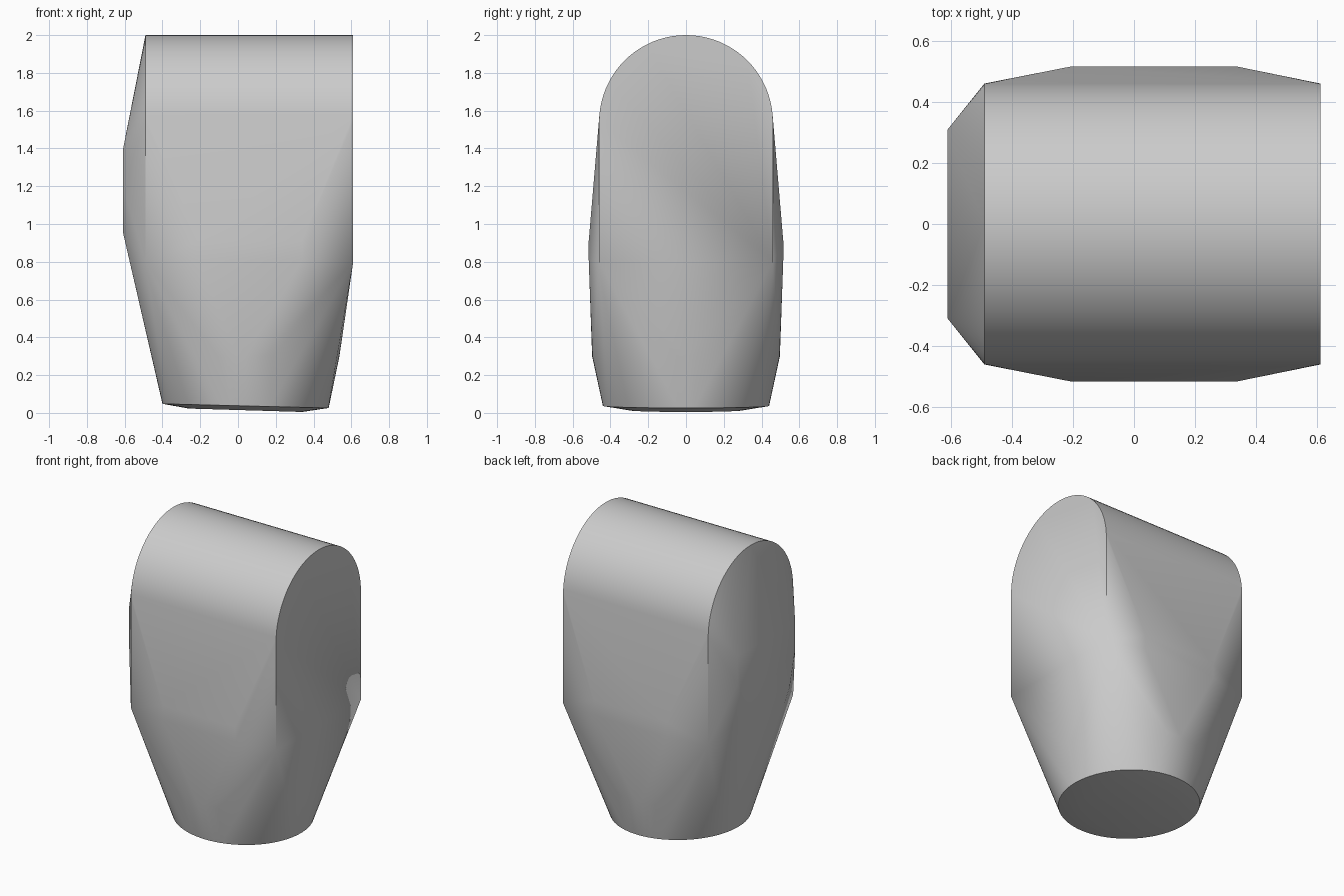
import bpy, bmesh, math

cube = bpy.data.objects.get("Cube")
if cube:
    bpy.data.objects.remove(cube, do_unlink=True)

grey = bpy.data.materials.new("plain grey")
grey.use_nodes = True
colour = (0.6, 0.6, 0.6, 1)
grey.diffuse_color = colour
grey.node_tree.nodes["Principled BSDF"].inputs["Base Color"].default_value = colour


def ring(radius_x, radius_y, z, tilt, sides=64):
    """Slightly tilted ellipse around the axis of the base."""
    points = []
    for i in range(sides):
        a = 2 * math.pi * i / sides
        dx = radius_x * math.cos(a)
        points.append((0.04 + dx, radius_y * math.sin(a), z - tilt * dx))
    return points


def arch(x, radius=0.46, bottom=0.8, spring=1.54, steps=40):
    """Upright end profile with a round top."""
    points = [(x, -radius, bottom), (x, radius, bottom)]
    for i in range(steps + 1):
        a = math.pi * i / steps
        points.append((x, radius * math.cos(a), spring + radius * math.sin(a)))
    return points


# Arched upper body, from end to end
points = arch(-0.49) + arch(0.61)
# Rounded tapering base with a bevelled underside
points += ring(0.497, 0.497, 0.3, 0.0)
points += ring(0.44, 0.44, 0.037, 0.025)
points += ring(0.3, 0.3, 0.014, 0.03)
# Bulging flanks and the raised end plate, mirrored front to back
for side in (-1, 1):
    points += [(x, side * 0.515, z) for x in (-0.21, 0.34) for z in (0.81, 0.91)]
    points += [(-0.61, side * 0.31, z) for z in (1.39, 1.2)]
    points.append((-0.61, side * 0.25, 0.96))

# Tight skin around all the sections
bm = bmesh.new()
for p in points:
    bm.verts.new(p)
hull = bmesh.ops.convex_hull(bm, input=bm.verts)
loose = {g for g in hull["geom_interior"] + hull["geom_unused"]
         if isinstance(g, bmesh.types.BMVert)}
bmesh.ops.delete(bm, geom=list(loose), context="VERTS")
bmesh.ops.dissolve_limit(bm, angle_limit=math.radians(0.3), verts=bm.verts, edges=bm.edges)
bmesh.ops.recalc_face_normals(bm, faces=bm.faces)
mesh = bpy.data.meshes.new("body")
bm.to_mesh(mesh)
bm.free()
body = bpy.data.objects.new("body", mesh)
bpy.context.collection.objects.link(body)
mesh.materials.append(grey)

bpy.ops.object.select_all(action="DESELECT")
body.select_set(True)
bpy.context.view_layer.objects.active = body
bpy.ops.object.shade_smooth_by_angle(angle=math.radians(30))
